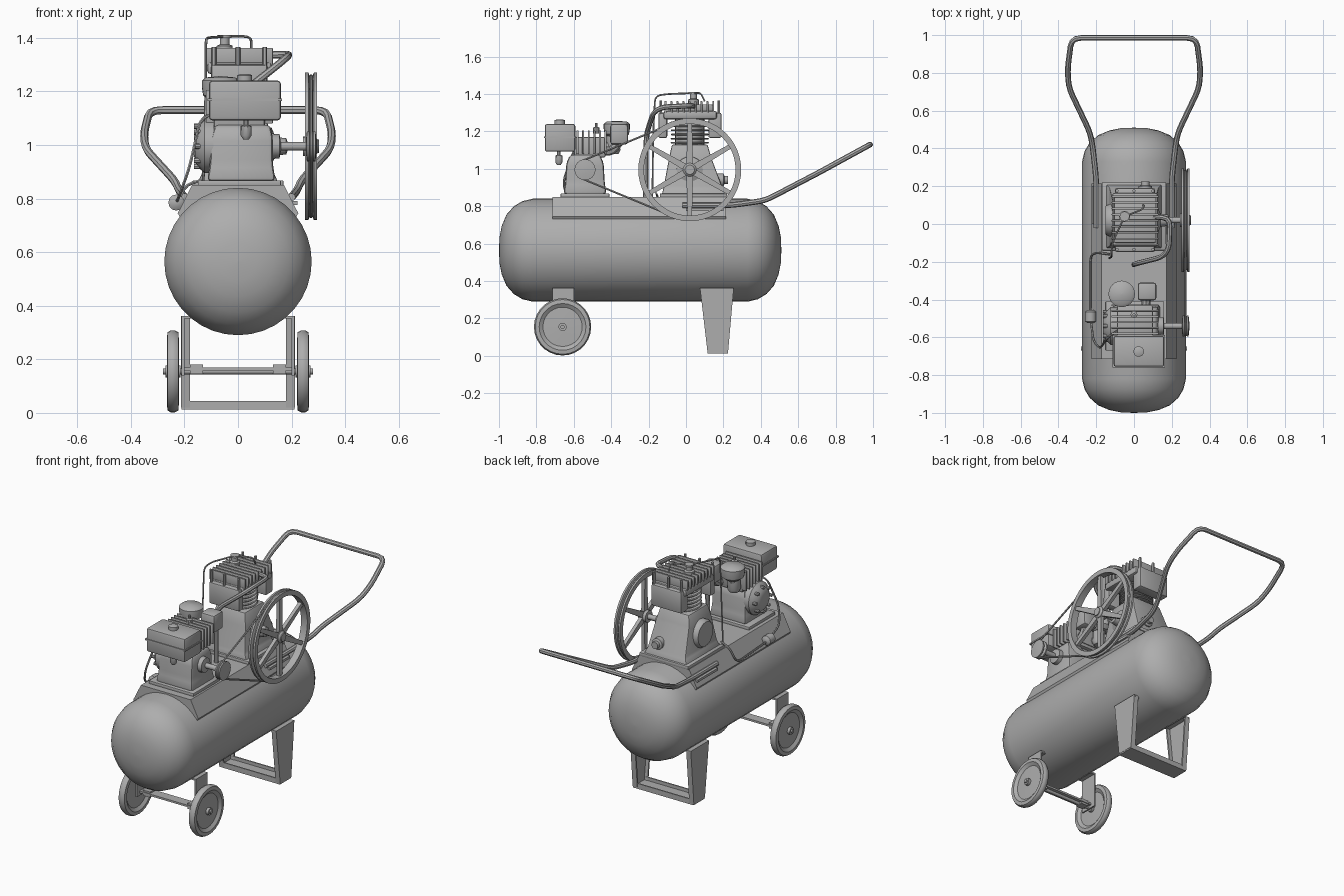
import bpy, bmesh, math
from mathutils import Vector

if "Cube" in bpy.data.objects:
    bpy.data.objects.remove(bpy.data.objects["Cube"])

grey = bpy.data.materials.new("plain grey")
grey.diffuse_color = (0.42, 0.42, 0.42, 1)
grey.use_nodes = True
grey.node_tree.nodes["Principled BSDF"].inputs["Base Color"].default_value = grey.diffuse_color


def finish(name, bm, bevel=0):
    bmesh.ops.remove_doubles(bm, verts=bm.verts, dist=1e-5)
    bmesh.ops.recalc_face_normals(bm, faces=bm.faces)
    if bevel:
        bmesh.ops.bevel(bm, geom=bm.edges[:], offset=bevel, segments=2, profile=0.5, affect='EDGES')
    me = bpy.data.meshes.new(name)
    bm.to_mesh(me)
    bm.free()
    me.materials.append(grey)
    ob = bpy.data.objects.new(name, me)
    bpy.context.collection.objects.link(ob)
    return ob


def skin(name, rings, closed=False, bevel=0):
    """Join rings of points with quads; cap both ends unless closed."""
    bm = bmesh.new()
    vs = [[bm.verts.new(p) for p in r] for r in rings]
    n = len(vs[0])
    pairs = list(zip(vs, vs[1:])) + ([(vs[-1], vs[0])] if closed else [])
    for a, b in pairs:
        for i in range(n):
            j = (i + 1) % n
            bm.faces.new((a[i], a[j], b[j], b[i]))
    if not closed:
        bm.faces.new(vs[0])
        bm.faces.new(vs[-1])
    return finish(name, bm, bevel)


def loft(name, levels, bevel=0):
    return skin(name, [[(a, c, z), (b, c, z), (b, d, z), (a, d, z)] for z, a, b, c, d in levels], bevel=bevel)


def box(name, x0, x1, y0, y1, z0, z1, bevel=0):
    return loft(name, [(z0, x0, x1, y0, y1), (z1, x0, x1, y0, y1)], bevel)


def prism(name, poly, axis, a, b, bevel=0):
    put = (lambda p, t: (t, p[0], p[1])) if axis == 'X' else (lambda p, t: (p[0], t, p[1]))
    return skin(name, [[put(p, t) for p in poly] for t in (a, b)], bevel=bevel)


def lathe(name, profile, centre, axis='Z', n=24, closed=False):
    """Spin (radius, offset) points about an axis."""
    c, rings = Vector(centre), []
    for r, a in profile:
        ring = []
        for i in range(n):
            t = 2 * math.pi * i / n
            u, v = max(r, 1e-3) * math.cos(t), max(r, 1e-3) * math.sin(t)
            ring.append(c + Vector({'X': (a, u, v), 'Y': (u, a, v), 'Z': (u, v, a)}[axis]))
        rings.append(ring)
    return skin(name, rings, closed)


def tube(name, pts, r, bend=0.03, cyclic=False, res=2):
    """Round pipe along a path with softened corners."""
    p = [Vector(q) for q in pts]
    path = p
    if bend and not cyclic:
        path = [p[0]]
        for a, b, c in zip(p, p[1:], p[2:]):
            s = b + (a - b).normalized() * min(bend, (a - b).length * 0.45)
            e = b + (c - b).normalized() * min(bend, (c - b).length * 0.45)
            path += [s * (1 - t) ** 2 + b * 2 * t * (1 - t) + e * t * t for t in (0, .33, .67, 1)]
        path.append(p[-1])
    cu = bpy.data.curves.new(name, 'CURVE')
    cu.dimensions, cu.bevel_depth, cu.bevel_resolution, cu.use_fill_caps = '3D', r, res, True
    sp = cu.splines.new('POLY')
    sp.points.add(len(path) - 1)
    for q, v in zip(sp.points, path):
        q.co = (*v, 1)
    sp.use_cyclic_u = cyclic
    cu.materials.append(grey)
    ob = bpy.data.objects.new(name, cu)
    bpy.context.collection.objects.link(ob)


# Air tank with domed ends
end = [(0, -1), (.07, -.997), (.13, -.985), (.19, -.96), (.235, -.92), (.262, -.875), (.275, -.82)]
lathe("air_tank", end + [(r, -.49 - a) for r, a in reversed(end)], (0, 0, .565), 'Y', 36)

# Saddle plate, handle, and handle clamps
prism("saddle_plate", [(-.225, .745), (-.172, .85), (.172, .85), (.225, .745), (.2, .7), (-.2, .7)], 'Y', -.715, .215)
half = [(.2, -.02, .805), (.2, .24, .805), (.22, .42, .83), (.235, .49, .865),
        (.345, .72, .985), (.352, .82, 1.04), (.33, .985, 1.13)]
tube("handle", half + [(-x, y, z) for x, y, z in reversed(half)], .015, .05)

for s, side in ((1, "right"), (-1, "left")):
    box("handle_clamp_" + side, s * .165, s * .222, .0, .2, .775, .79)
    # Wheels and brackets
    x = s * .243
    face = [(0, .012), (.105, .008), (.125, .022), (.146, .02), (.153, .008)]
    lathe("wheel_" + side, [(r, -a) for r, a in face] + face[::-1], (x, -.66, .155), 'X', 28)
    lathe("wheel_hub_" + side, [(.022, -.028), (.022, .028)], (x, -.66, .155), 'X', 12)
    box("wheel_bracket_" + side, s * .2, s * .21, -.715, -.6, .14, .36)
    box("wheel_bracket_foot_" + side, s * .14, s * .21, -.715, -.6, .352, .362)
    box("axle_clip_" + side, s * .13, s * .18, -.685, -.635, .145, .18)
    # Rear channel legs
    trap = [(.075, .36), (.255, .36), (.225, .02), (.115, .02)]
    prism("rear_leg_" + side, trap, 'X', s * .202, s * .212)
    box("rear_leg_foot_" + side, s * .14, s * .212, .075, .255, .352, .362)
    for k, (yt, yb) in enumerate(((.075, .115), (.245, .215))):
        prism(f"rear_leg_flange_{side}_{k}", [(yt, .36), (yt + .01, .36), (yb + .01, .02), (yb, .02)],
              'X', s * .18, s * .212)
lathe("axle", [(.011, -.28), (.011, .28)], (0, -.66, .155), 'X', 12)
box("axle_bar", -.205, .205, -.69, -.63, .158, .17)
box("rear_leg_crossbar", -.21, .21, .115, .225, .012, .024)
for y in (.115, .217):
    box("crossbar_lip", -.205, .205, y, y + .008, .015, .045)

# Flywheel: rim, hub, six spokes, shaft
FY, FZ, FX = .02, .995, .273
lathe("flywheel_rim", [(.245, -.022), (.275, -.022), (.275, -.01), (.258, -.004), (.258, .004),
                       (.275, .01), (.275, .022), (.245, .022)], (FX, FY, FZ), 'X', 48, True)
lathe("flywheel_hub", [(.036, -.03), (.036, .015), (.025, .025), (.025, .03)], (FX, FY, FZ), 'X', 20)
for i in range(6):
    t = math.radians(30 + 60 * i)
    d, w = Vector((math.cos(t), math.sin(t))), Vector((-math.sin(t), math.cos(t)))
    o = Vector((FY, FZ))
    prism("flywheel_spoke", [o + d * .02 + w * .018, o + d * .25 + w * .012,
                             o + d * .25 - w * .012, o + d * .02 - w * .018], 'X', FX - .011, FX + .011)
lathe("flywheel_shaft", [(.075, .08), (.07, .125), (.035, .14), (.03, .18), (.016, .185), (.016, .3)],
      (0, FY, FZ), 'X', 20)

# Engine pulley and drive belt
PY, PZ = -.54, .995
lathe("engine_pulley", [(.02, -.02), (.056, -.016), (.056, -.008), (.046, 0), (.056, .008), (.056, .016), (.02, .02)],
      (FX, PY, PZ), 'X', 24)
lathe("engine_shaft", [(.05, .1), (.045, .155), (.016, .16), (.016, .29)], (0, PY, PZ), 'X', 16)
arc = [(PY, PZ, .05, 112 + 17 * i) for i in range(9)] + [(FY, FZ, .264, 248 + 14 * i) for i in range(17)]
tube("drive_belt", [(FX, y + r * math.cos(math.radians(a)), z + r * math.sin(math.radians(a)))
                    for y, z, r, a in arc], .006, 0, True, 1)

# Pump: base, tapered crankcase, finned cylinder
box("pump_base", -.17, .17, -.14, .22, .845, .868, .005)
loft("pump_crankcase", [(.86, -.15, .15, -.13, .21), (.9, -.132, .132, -.12, .195),
                        (1.06, -.115, .115, -.09, .135), (1.13, -.1, .1, -.075, .115)], .008)
lathe("crankcase_cover", [(.075, -.15), (.085, -.135), (.085, -.1)], (0, .02, .99), 'X', 20)
lathe("oil_plug", [(.035, .12), (.035, .2), (.022, .205), (.022, .225)], (.06, 0, .94), 'Y', 12)
lathe("pump_cylinder", [(.078, 1.12), (.078, 1.27)], (0, .02, 0))
for i in range(6):
    z = 1.135 + .022 * i
    lathe("cylinder_fin", [(.098, z), (.102, z + .004), (.098, z + .009)], (0, .02, 0))
# Pump head with cooling fins and intake boxes
box("pump_head", -.115, .125, -.12, .165, 1.265, 1.31, .012)
box("pump_head_top", -.105, .115, -.1, .145, 1.305, 1.345, .008)
for i in range(9):
    y = -.115 + .032 * i
    box("head_fin", -.118, .13, y, y + .01, 1.3, 1.362, .002)
box("rear_intake_box", -.1, .11, .12, .19, 1.165, 1.3, .01)
box("front_intake_box", -.1, .11, -.148, -.1, 1.165, 1.3, .01)
for x in (-.09, 0, .1):
    for y in (-.135, .175):
        lathe("head_bolt", [(.009, 1.29), (.009, 1.365)], (x, y, 0), 'Z', 6)
lathe("head_valve", [(.03, 1.34), (.03, 1.37), (.018, 1.375), (.018, 1.4), (.026, 1.4), (.026, 1.41)],
      (-.05, .04, 0), 'Z', 12)
tube("unloader_pipe", [(.05, .1, 1.36), (.05, .08, 1.405), (-.05, .04, 1.405), (-.115, -.1, 1.4),
                       (-.12, -.165, 1.39), (-.12, -.175, 1.2), (-.13, -.18, .85)], .005, .03, res=1)
# Discharge pipe from the head to the tank
tube("discharge_pipe", [(.1, .04, 1.335), (.19, .03, 1.338), (.185, -.13, 1.33), (.15, -.175, 1.3),
                        (.01, -.21, 1.19), (0, -.215, 1.1), (0, -.215, .84)], .014, .04)

# Engine crankcase and base
box("engine_base", -.15, .16, -.67, -.41, .845, .868, .004)
loft("engine_crankcase", [(.865, -.115, .14, -.655, -.425), (.93, -.105, .13, -.645, -.435),
                          (1.03, -.1, .13, -.64, -.44), (1.075, -.085, .12, -.62, -.46)], .015)
lathe("recoil_starter", [(.03, -.165), (.06, -.16), (.085, -.14), (.1, -.125), (.1, -.09)], (0, -.54, .995), 'X', 24)
for i in range(8):
    t = i * math.pi / 4
    lathe("starter_knob", [(.01, -.165), (.01, -.13)],
          (0, -.54 + .075 * math.cos(t), .995 + .075 * math.sin(t)), 'X', 8)
# Engine cylinder with fins
box("engine_cylinder", -.09, .1, -.6, -.43, 1.06, 1.17, .01)
for i in range(6):
    y = -.585 + .03 * i
    box("engine_fin", -.12, .13, y, y + .01, 1.08, 1.205, .002)
lathe("spark_plug", [(.018, 1.19), (.018, 1.22), (.008, 1.225), (.008, 1.245)], (.0, -.48, 0), 'Z', 10)
# Fuel tank with seam, cap and tap
box("fuel_tank", -.108, .16, -.755, -.592, 1.092, 1.24, .012)
box("fuel_tank_seam", -.113, .165, -.76, -.587, 1.165, 1.174)
lathe("fuel_cap", [(.028, 1.235), (.028, 1.26), (.015, 1.265)], (.025, -.675, 0), 'Z', 14)
lathe("fuel_tap", [(.01, 1.02), (.02, 1.035), (.02, 1.07), (.01, 1.075), (.01, 1.1)], (.03, -.68, 0), 'Z', 10)
# Air cleaner, carburettor and muffler
lathe("air_cleaner", [(.04, 1.165), (.065, 1.185), (.07, 1.215), (.07, 1.24), (.055, 1.252), (0, 1.257)],
      (-.065, -.37, 0))
lathe("carburettor", [(.03, 1.08), (.04, 1.1), (.035, 1.175)], (-.06, -.39, 0), 'Z', 14)
tube("intake_elbow", [(-.05, -.46, 1.12), (-.06, -.38, 1.12), (-.065, -.37, 1.19)], .026, .04)
box("muffler", .02, .118, -.405, -.31, 1.13, 1.24, .014)
tube("exhaust_elbow", [(.06, -.47, 1.1), (.065, -.4, 1.09), (.07, -.36, 1.14)], .024, .04)

# Throttle line and pressure valve on the left
tube("control_line", [(-.13, -.16, .87), (-.2, -.15, .85), (-.232, -.17, .76), (-.232, -.48, .78),
                      (-.215, -.62, .82), (-.18, -.66, .92), (-.14, -.6, 1.1), (-.08, -.56, 1.12)], .006, .04, res=1)
lathe("pressure_valve", [(.015, -.035), (.03, -.025), (.03, .025), (.015, .035)], (-.23, -.49, .785), 'Y', 12)

# Turn pipes into meshes and smooth everything except sharp edges
for ob in bpy.context.scene.objects:
    ob.select_set(True)
    bpy.context.view_layer.objects.active = ob
bpy.ops.object.convert(target='MESH')
bpy.ops.object.shade_smooth_by_angle(angle=math.radians(35))
